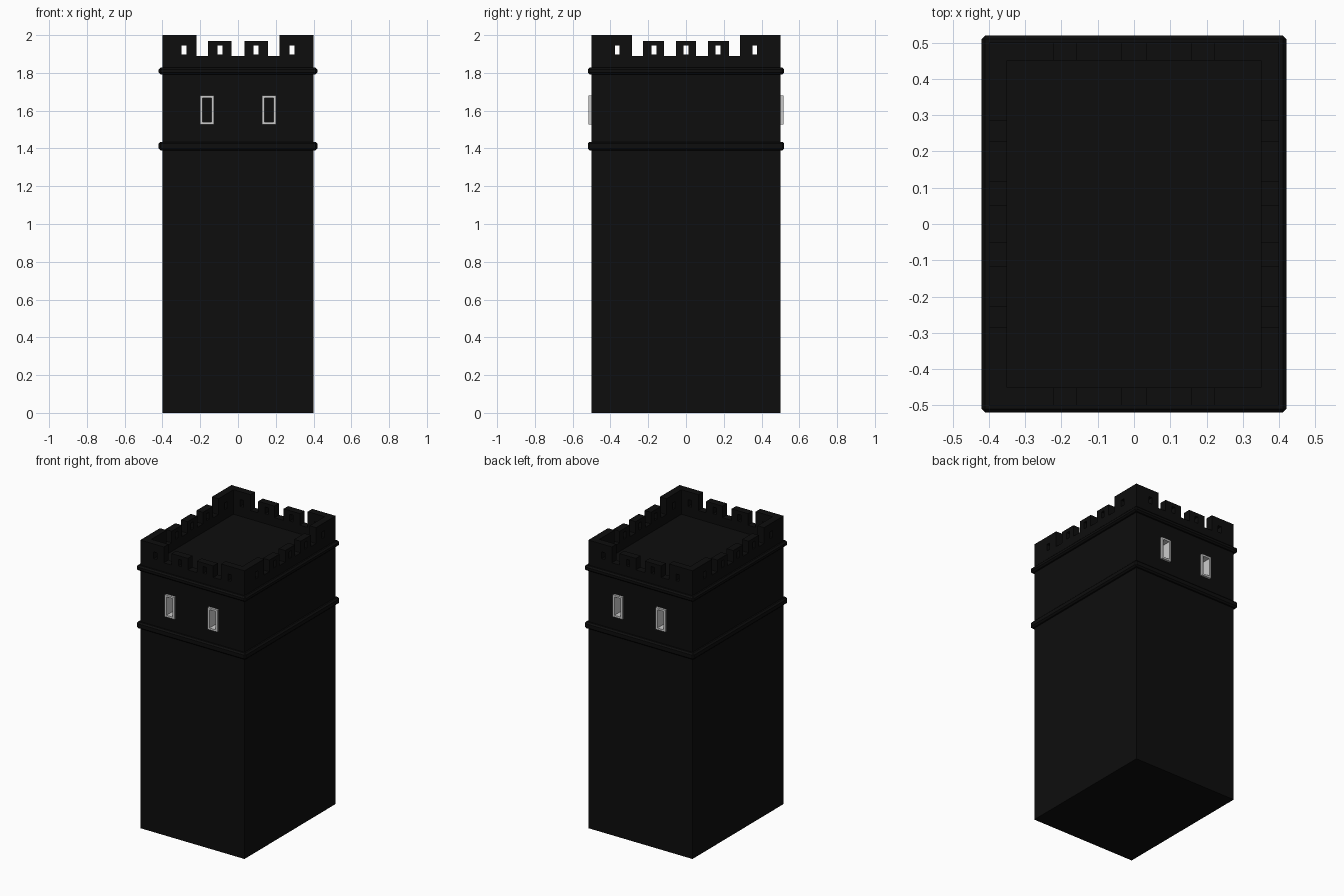
import bpy
import bmesh
from mathutils import Matrix, Vector

default = bpy.data.objects.get("Cube")
if default:
    bpy.data.objects.remove(default, do_unlink=True)


def make_material(name, value):
    mat = bpy.data.materials.new(name)
    mat.use_nodes = True
    colour = (value, value, value, 1)
    mat.diffuse_color = colour
    mat.node_tree.nodes["Principled BSDF"].inputs["Base Color"].default_value = colour
    return mat


black = make_material("black stone", 0.004)
grey = make_material("light grey trim", 0.6)


def make_boxes(name, boxes, mat, chamfer=0):
    """One object from boxes given as (x range, y range, z range)."""
    bm = bmesh.new()
    for ranges in boxes:
        centre = Vector([(a + b) / 2 for a, b in ranges])
        size = Vector([abs(b - a) for a, b in ranges])
        bmesh.ops.create_cube(bm, size=1, matrix=Matrix.Translation(centre) @ Matrix.Diagonal(size.to_4d()))
    if chamfer:
        bmesh.ops.bevel(bm, geom=bm.edges[:], offset=chamfer, segments=1, affect='EDGES')
    mesh = bpy.data.meshes.new(name)
    bm.to_mesh(mesh)
    bm.free()
    mesh.materials.append(mat)
    obj = bpy.data.objects.new(name, mesh)
    bpy.context.collection.objects.link(obj)
    return obj


def cut(target, boxes):
    """Cut boxes out of the target and discard the cutter."""
    cutter = make_boxes("cutter", boxes, black)
    cutter.hide_render = True
    mod = target.modifiers.new("cut", 'BOOLEAN')
    mod.operation = 'DIFFERENCE'
    mod.solver = 'EXACT'
    mod.object = cutter
    bpy.context.view_layer.objects.active = target
    bpy.ops.object.modifier_apply(modifier=mod.name)
    bpy.data.objects.remove(cutter, do_unlink=True)


HALF_X, HALF_Y, TOP = 0.4, 0.5, 2.0
WALL, FLOOR = 0.05, 1.83
THROUGH = (-0.7, 0.7)

# Tower with sunken roof
tower = make_boxes("tower", [((-HALF_X, HALF_X), (-HALF_Y, HALF_Y), (0, TOP))], black)
inner_x, inner_y = HALF_X - WALL, HALF_Y - WALL
cut(tower, [((-inner_x, inner_x), (-inner_y, inner_y), (FLOOR, 2.2))])


# Battlements: low merlons between tall corners, with gaps and loopholes
def cut_battlements(place, corner, gaps, loopholes):
    cut(tower, [place((-corner, corner), (1.97, 2.2))])
    slots = [place(gap, (1.89, 2.2)) for gap in gaps]
    slots += [place((c - 0.013, c + 0.013), (1.898, 1.945)) for c in loopholes]
    cut(tower, slots)


cut_battlements(lambda span, z: (span, THROUGH, z), 0.22,
                [(-0.22, -0.16), (-0.035, 0.035), (0.16, 0.22)],
                [-0.285, -0.095, 0.095, 0.285])
cut_battlements(lambda span, z: (THROUGH, span, z), 0.285,
                [(-0.285, -0.227), (-0.116, -0.053), (0.053, 0.116), (0.227, 0.285)],
                [-0.364, -0.17, 0, 0.17, 0.364])

# Window recesses and frames, front and back
W, BAR, LOW, HIGH = 0.037, 0.013, 1.527, 1.68
for side, side_name in ((-1, "front"), (1, "back")):
    depth = sorted((side * 0.45, side * 0.515))
    for x, x_name in ((-0.165, "right"), (0.165, "left")):
        cut(tower, [((x - W, x + W), depth, (LOW, HIGH))])
        inner = (x - W + BAR, x + W - BAR)
        make_boxes(f"{side_name}_{x_name}_window_frame", [
            ((x - W, x - W + BAR), depth, (LOW, HIGH)),
            ((x + W - BAR, x + W), depth, (LOW, HIGH)),
            (inner, depth, (LOW, LOW + BAR)),
            (inner, depth, (HIGH - BAR, HIGH)),
        ], grey)

# Chamfered string courses
for name, low, high in (("lower_band", 1.39, 1.435), ("upper_band", 1.792, 1.828)):
    make_boxes(name, [((-0.42, 0.42), (-0.52, 0.52), (low, high))], black, 0.01)
